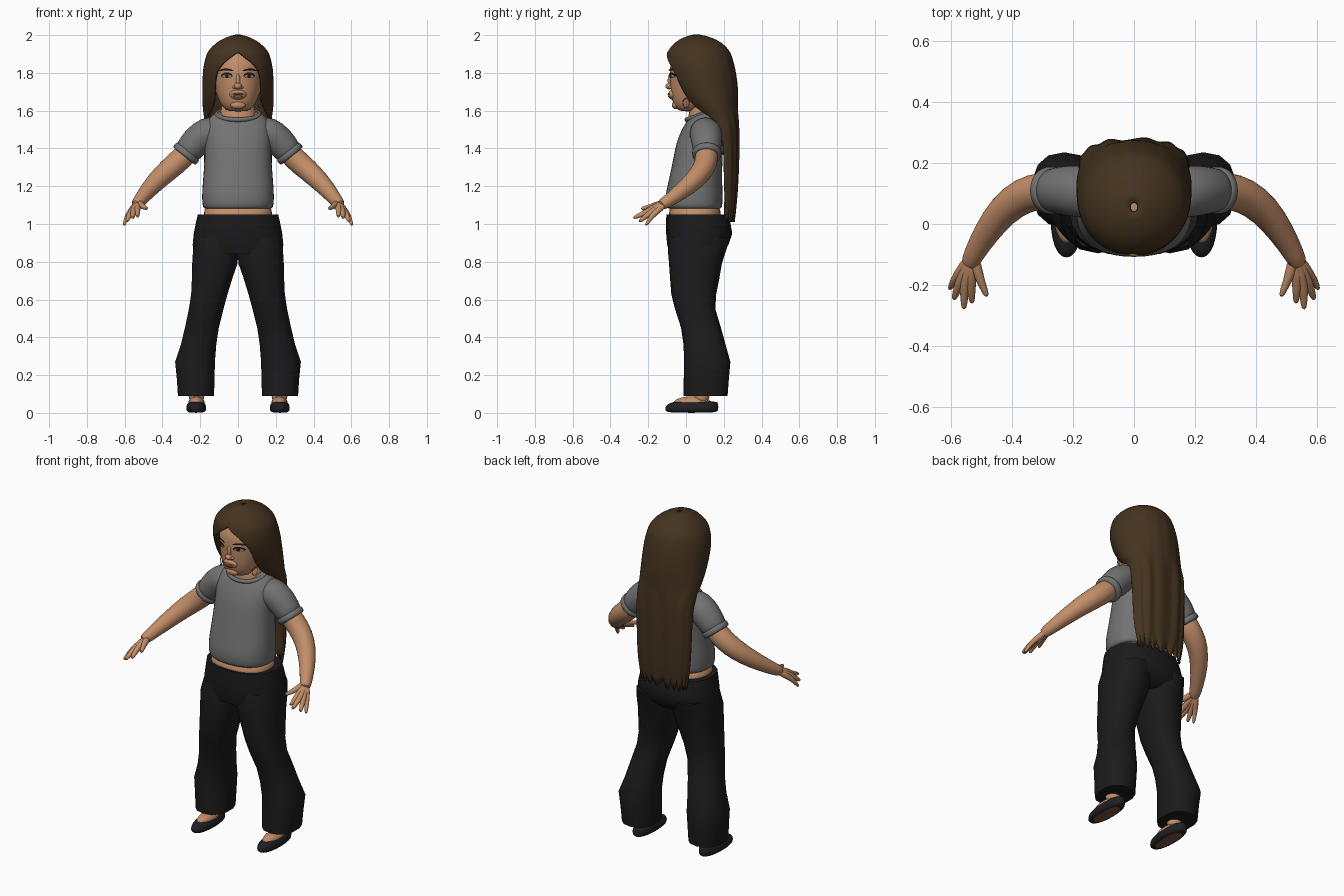
import bpy, bmesh, math
from mathutils import Vector

if "Cube" in bpy.data.objects:
    bpy.data.objects.remove(bpy.data.objects["Cube"])


def material(name, red, green, blue):
    mat = bpy.data.materials.new(name)
    mat.use_nodes = True
    color = (red, green, blue, 1)
    mat.diffuse_color = color
    shader = next(n for n in mat.node_tree.nodes if n.type == "BSDF_PRINCIPLED")
    shader.inputs["Base Color"].default_value = color
    shader.inputs["Roughness"].default_value = 0.8
    return mat


skin = material("warm skin", .54, .27, .14)
grey = material("shirt grey", .17, .17, .17)
black = material("trouser black", .011, .011, .012)
shoe_black = material("shoe black", .014, .014, .016)
brown = material("hair brown", .058, .033, .014)
sole_brown = material("sole brown", .2, .09, .045)
lip = material("lip rose", .33, .13, .08)
dark = material("eye dark", .012, .009, .008)
white = material("eye grey", .3, .28, .26)


def finish(name, bm, mat, smooth=1, angle=60):
    """Turn a bmesh into a shaded object."""
    bmesh.ops.recalc_face_normals(bm, faces=bm.faces)
    mesh = bpy.data.meshes.new(name)
    bm.to_mesh(mesh)
    bm.free()
    mesh.materials.append(mat)
    obj = bpy.data.objects.new(name, mesh)
    bpy.context.collection.objects.link(obj)
    if smooth:
        obj.modifiers.new("smooth", "SUBSURF").levels = smooth
        obj.modifiers["smooth"].render_levels = smooth
    bpy.ops.object.select_all(action="DESELECT")
    bpy.context.view_layer.objects.active = obj
    obj.select_set(True)
    bpy.ops.object.shade_smooth_by_angle(angle=math.radians(angle))
    return obj


def skin_rings(rings, closed_round=True, caps=True, looped=False):
    """Bridge successive rings of points with quads."""
    bm = bmesh.new()
    rows = [[bm.verts.new(p) for p in ring] for ring in rings]
    pairs = list(zip(rows, rows[1:])) + ([(rows[-1], rows[0])] if looped else [])
    for low, high in pairs:
        count = len(low)
        for i in range(count if closed_round else count - 1):
            j = (i + 1) % count
            bm.faces.new((low[i], low[j], high[j], high[i]))
    if caps and not looped:
        bm.faces.new(rows[0])
        bm.faces.new(rows[-1])
    return bm


def loft(name, rows, mat, side=1, sides=20, power=.85, smooth=1):
    """Stack rounded sections given as z, x min, x max, y front, y back."""
    def bend(v):
        return math.copysign(abs(v) ** power, v)
    rings = []
    for z, x0, x1, y0, y1 in rows:
        ring = []
        for i in range(sides):
            t = math.tau * i / sides
            ring.append((side * ((x0 + x1) / 2 + (x1 - x0) / 2 * bend(math.sin(t))),
                         (y0 + y1) / 2 - (y1 - y0) / 2 * bend(math.cos(t)), z))
        rings.append(ring)
    return finish(name, skin_rings(rings), mat, smooth)


def body(name, rows, mat, **options):
    """Loft centred on x = 0, given as z, half width, y front, y back."""
    return loft(name, [(z, -w, w, a, b) for z, w, a, b in rows], mat, **options)


def tube(name, path, mat, side=1, sides=12, looped=False):
    """Sweep a circle along x, y, z, radius stations."""
    points = [Vector((side * p[0], p[1], p[2])) for p in path]
    last = len(points) - 1
    rings = []
    for i, p in enumerate(points):
        before = points[i - 1] if i or looped else p
        after = points[(i + 1) % len(points)] if i < last or looped else p
        along = (after - before).normalized()
        u = along.cross(Vector((0, 0, 1))).normalized()
        v = along.cross(u)
        rings.append([p + path[i][3] * (u * math.cos(math.tau * k / sides)
                                        + v * math.sin(math.tau * k / sides))
                      for k in range(sides)])
    return finish(name, skin_rings(rings, looped=looped), mat)


# Head and neck
head_rows = [(1.595, .05, -.03, .05), (1.615, .08, -.06, .09), (1.66, .108, -.078, .16),
             (1.72, .125, -.084, .2), (1.8, .135, -.09, .21), (1.87, .125, -.083, .2),
             (1.93, .085, -.03, .15)]
body("head", head_rows, skin, power=.95)
body("neck", [(1.48, .1, .02, .17), (1.56, .102, .006, .17), (1.6, .092, .02, .165),
              (1.68, .08, .03, .16)], skin)


def face_y(x, z):
    """Front of the head at a given x and z."""
    for (z0, w0, a0, b0), (z1, w1, a1, b1) in zip(head_rows, head_rows[1:]):
        if z0 <= z <= z1:
            f = (z - z0) / (z1 - z0)
            w, a, b = w0 + f * (w1 - w0), a0 + f * (a1 - a0), b0 + f * (b1 - b0)
            return (a + b) / 2 - (b - a) / 2 * math.sqrt(max(0, 1 - (x / w) ** 2))


def face_plate(name, x, z, width, height, mat, lift, arch=0):
    """Thin almond that follows the face."""
    cols = [-1 + i / 5 for i in range(11)]
    rings = []
    for edge in (-1, 0, 1):
        ring = []
        for c in cols:
            px = x + c * width
            pz = z + arch * (1 - c * c) + edge * height * math.sqrt(1.02 - c * c)
            ring.append((px, face_y(px, pz) - lift, pz))
        rings.append(ring)
    return finish(name, skin_rings(rings, closed_round=False, caps=False), mat, 0)


def ball(name, center, size, mat):
    bm = bmesh.new()
    bmesh.ops.create_uvsphere(bm, u_segments=20, v_segments=12, radius=1)
    bmesh.ops.scale(bm, vec=size, verts=bm.verts)
    bmesh.ops.translate(bm, vec=center, verts=bm.verts)
    return finish(name, bm, mat, 0)


# Facial features
ball("nose_tip", (0, -.088, 1.73), (.02, .021, .017), skin)
ball("nose_bridge", (0, -.083, 1.76), (.012, .014, .035), skin)
ball("muzzle", (0, -.072, 1.685), (.045, .022, .026), skin)
ball("chin", (0, -.055, 1.63), (.04, .02, .022), skin)
ball("upper_lip", (0, -.088, 1.688), (.034, .009, .006), lip)
ball("lower_lip", (0, -.086, 1.676), (.027, .01, .007), lip)
for side, word in ((1, "left"), (-1, "right")):
    face_plate(word + "_lash", side * .059, 1.785, .031, .014, dark, .004, .003)
    face_plate(word + "_eye", side * .059, 1.783, .025, .008, white, .006)
    face_plate(word + "_iris", side * .059, 1.784, .009, .009, dark, .008)
    face_plate(word + "_brow", side * .063, 1.81, .04, .005, dark, .006, .008)
    ball(word + "_nostril", (side * .017, -.082, 1.724), (.011, .012, .009), skin)
    hoop = [(.113 + .006 * math.cos(t), .0 + .017 * math.cos(t), 1.64 + .025 * math.sin(t), .003)
            for t in (math.tau * (i + .5) / 16 for i in range(16))]
    tube(word + "_earring", hoop, skin, side, 6, True)

# Long hair: open arcs that leave the face free, then a sheet down the back
hair_rows = [(1.997, .012, .04, .07, 0), (1.985, .06, -.01, .13, 0), (1.955, .115, -.06, .19, 0),
             (1.915, .152, -.09, .225, 0), (1.893, .163, -.099, .235, 6),
             (1.86, .172, -.103, .245, 24), (1.82, .18, -.1, .255, 36),
             (1.76, .182, -.08, .265, 42), (1.7, .183, -.05, .27, 41),
             (1.64, .183, 0, .27, 42), (1.6, .18, .035, .27, 50), (1.55, .178, .1, .27, 82),
             (1.45, .175, .12, .275, 90), (1.25, .172, .13, .27, 90),
             (1.12, .165, .15, .262, 90), (1.03, .145, .16, .25, 90)]
hair_rings = []
for z, w, front, back, opening in hair_rows:
    start = math.radians(opening)
    low = z < 1.58
    ring = []
    for i in range(49):
        t = start + (math.tau - 2 * start) * i / 48
        s = math.copysign(abs(math.sin(t)) ** (.75 if low else 1), math.sin(t))
        c = math.cos(t) * (1 + (.07 * math.sin(t * 13) if low else .012 * math.sin(t * 18)))
        drop = .025 * math.sin(i * 1.3) if z < 1.1 else 0
        ring.append((w * s, (front + back) / 2 - (back - front) / 2 * c, z + drop))
    hair_rings.append(ring)
hair_mesh = skin_rings(hair_rings, closed_round=False, caps=False)
bmesh.ops.remove_doubles(hair_mesh, verts=hair_mesh.verts, dist=.0005)
hair = finish("hair", hair_mesh, brown)
shell = hair.modifiers.new("thickness", "SOLIDIFY")
shell.thickness, shell.offset = .012, 0

# Shirt body and collar
body("shirt", [(1.078, .178, -.095, .185), (1.085, .187, -.104, .192), (1.12, .193, -.112, .196),
               (1.18, .192, -.106, .195), (1.25, .186, -.088, .192), (1.35, .178, -.068, .195),
               (1.43, .177, -.053, .2), (1.5, .182, -.025, .205), (1.555, .165, .008, .195),
               (1.588, .122, .045, .18), (1.6, .1, .06, .17)], grey)
collar = [(.113 * math.sin(t), .09 - .087 * math.cos(t), 1.58 - .028 * math.cos(t), .013)
          for t in (math.tau * i / 24 for i in range(24))]
tube("shirt_collar", collar, grey, sides=8, looped=True)

# Bare waist and trouser seat
body("waist", [(.98, .18, -.09, .18), (1.04, .187, -.094, .188), (1.12, .18, -.09, .185)], skin)
body("trouser_seat", [(1.05, .213, -.104, .222), (1.02, .22, -.105, .232), (.95, .234, -.105, .245),
                      (.89, .24, -.1, .225), (.84, .235, -.085, .17)], black, smooth=0)

fingers = {"index": ((.535, -.195, 1.075, .019), (.53, -.262, 1.037, .009)),
           "middle": ((.555, -.203, 1.065, .019), (.557, -.282, 1.03, .009)),
           "ring": ((.572, -.195, 1.055, .018), (.591, -.25, 1.01, .009)),
           "little": ((.584, -.175, 1.05, .016), (.605, -.215, .99, .008)),
           "thumb": ((.507, -.175, 1.095, .017), (.48, -.24, 1.08, .009))}

for side, word in ((1, "left"), (-1, "right")):
    # Sleeve with a turned cuff
    tube(word + "_sleeve", [(.1, .1, 1.49, .085), (.165, .105, 1.482, .088), (.215, .11, 1.445, .084),
                            (.25, .11, 1.403, .077), (.285, .11, 1.36, .072)], grey, side, 16)
    tube(word + "_cuff", [(.262, .11, 1.388, .074), (.266, .11, 1.383, .08),
                          (.283, .11, 1.362, .08), (.287, .11, 1.357, .07)], grey, side, 16)
    # Arm and hand
    tube(word + "_arm", [(.24, .11, 1.41, .06), (.3, .11, 1.345, .063), (.365, .095, 1.29, .061),
                         (.43, .045, 1.23, .054), (.485, -.03, 1.168, .044),
                         (.525, -.1, 1.118, .034), (.543, -.14, 1.096, .03)], skin, side, 16)
    for finger, (knuckle, tip) in fingers.items():
        middle = [(a + b) / 2 for a, b in zip(knuckle, tip)]
        tube(word + "_" + finger + "_finger", [(.528, -.1, 1.115, .024), knuckle, middle, tip],
             skin, side, 8)
    # Flared trouser leg
    loft(word + "_trouser_leg",
         [(.93, .01, .225, -.085, .235), (.86, -.005, .241, -.096, .212), (.79, 0, .245, -.09, .19),
          (.72, .025, .246, -.085, .178), (.63, .053, .25, -.078, .16), (.55, .075, .262, -.058, .155),
          (.45, .1, .283, -.026, .185), (.36, .113, .305, -.013, .21), (.27, .12, .335, -.01, .235),
          (.18, .122, .326, -.012, .227), (.09, .125, .32, -.013, .22)],
         black, side, sides=14, smooth=0)
    # Foot and flat shoe
    tube(word + "_ankle", [(.22, .085, .2, .045), (.22, .085, .12, .044), (.22, .08, .05, .048)],
         skin, side)
    ball(word + "_foot", (side * .22, .035, .052), (.043, .1, .036), skin)
    shoe = loft(word + "_shoe", [(0, .182, .262, -.1, .16), (.012, .168, .274, -.112, .172),
                                 (.035, .166, .276, -.112, .174), (.053, .176, .266, -.09, .17),
                                 (.062, .186, .256, -.05, .165)], shoe_black, side, power=.9)
    shoe.data.materials.append(sole_brown)
    for face in shoe.data.polygons:
        if face.normal.z < -.9:
            face.material_index = 1
